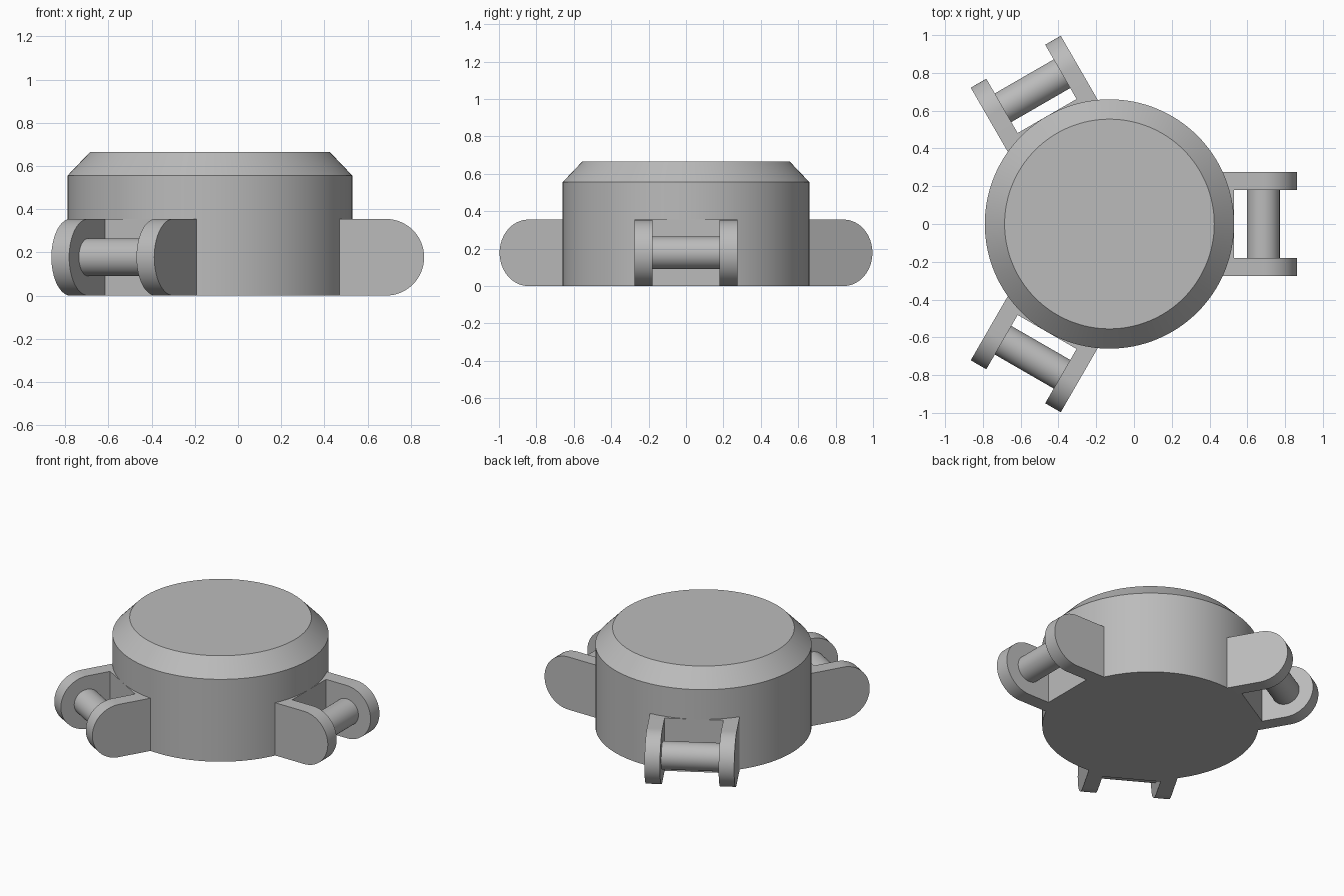
import bpy, bmesh, math
from mathutils import Matrix, Vector

cube = bpy.data.objects.get("Cube")
if cube:
    bpy.data.objects.remove(cube, do_unlink=True)

CENTRE = Vector((-0.13, 0, 0))
RADIUS, TOP_RADIUS = 0.66, 0.555
SHOULDER, HEIGHT = 0.555, 0.665
LUG_R = 0.1775               # half the lug height
PIN_X, PIN_R = 0.8145, 0.0875
LUG_IN, LUG_OUT = 0.18, 0.275

grey = bpy.data.materials.new("plain grey")
grey.use_nodes = True
grey.diffuse_color = (0.5, 0.5, 0.5, 1)
grey.node_tree.nodes["Principled BSDF"].inputs["Base Color"].default_value = (0.5, 0.5, 0.5, 1)


def finish(name, bm, angle=0.0):
    """Turn a bmesh into a smooth shaded object around the body axis."""
    bmesh.ops.recalc_face_normals(bm, faces=bm.faces)
    mesh = bpy.data.meshes.new(name)
    bm.to_mesh(mesh)
    bm.free()
    mesh.materials.append(grey)
    obj = bpy.data.objects.new(name, mesh)
    bpy.context.collection.objects.link(obj)
    obj.location = CENTRE
    obj.rotation_euler.z = angle
    bpy.ops.object.select_all(action='DESELECT')
    obj.select_set(True)
    bpy.context.view_layer.objects.active = obj
    bpy.ops.object.shade_smooth_by_angle(angle=math.radians(30))
    return obj


def prism(outline, y0, y1):
    """Extrude an x-z outline from y0 to y1."""
    bm = bmesh.new()
    face = bm.faces.new([bm.verts.new((x, y0, z)) for x, z in outline])
    new = bmesh.ops.extrude_face_region(bm, geom=[face])["geom"]
    moved = [v for v in new if isinstance(v, bmesh.types.BMVert)]
    bmesh.ops.translate(bm, verts=moved, vec=(0, y1 - y0, 0))
    return bm


# Round body with a chamfered top edge, built as stacked rings
bm = bmesh.new()
rings = []
STEPS = 128
for r, z in ((RADIUS, 0), (RADIUS, SHOULDER), (TOP_RADIUS, HEIGHT)):
    rings.append([bm.verts.new((r * math.cos(math.tau * i / STEPS),
                                r * math.sin(math.tau * i / STEPS), z))
                  for i in range(STEPS)])
for low, high in zip(rings, rings[1:]):
    for i in range(STEPS):
        j = (i + 1) % STEPS
        bm.faces.new((low[i], low[j], high[j], high[i]))
bm.faces.new(rings[0])
bm.faces.new(rings[-1])
finish("body", bm)

# Lug outline: straight root inside the body, half-round outer end
lug_outline = [(0.5, 0)]
for i in range(33):
    a = math.pi * (i / 32 - 0.5)
    lug_outline.append((PIN_X + LUG_R * math.cos(a), LUG_R + LUG_R * math.sin(a)))
lug_outline.append((0.5, 2 * LUG_R))

# Three hinge brackets spaced evenly round the body
for place, degrees in (("left", 0), ("back_right", 120), ("front_right", 240)):
    angle = math.radians(degrees)
    for side, s in (("a", -1), ("b", 1)):
        finish(f"{place}_lug_{side}", prism(lug_outline, s * LUG_IN, s * LUG_OUT), angle)

    # Flat pad between the two lugs
    pad = [(0.5, 0), (RADIUS, 0), (RADIUS, 2 * LUG_R), (0.5, 2 * LUG_R)]
    finish(f"{place}_pad", prism(pad, -LUG_IN, LUG_IN), angle)

    # Cross pin
    bm = bmesh.new()
    bmesh.ops.create_cone(
        bm, cap_ends=True, segments=48, radius1=PIN_R, radius2=PIN_R, depth=2 * LUG_IN + 0.02,
        matrix=Matrix.Translation((PIN_X, 0, LUG_R)) @ Matrix.Rotation(math.pi / 2, 4, 'X'))
    finish(f"{place}_pin", bm, angle)
